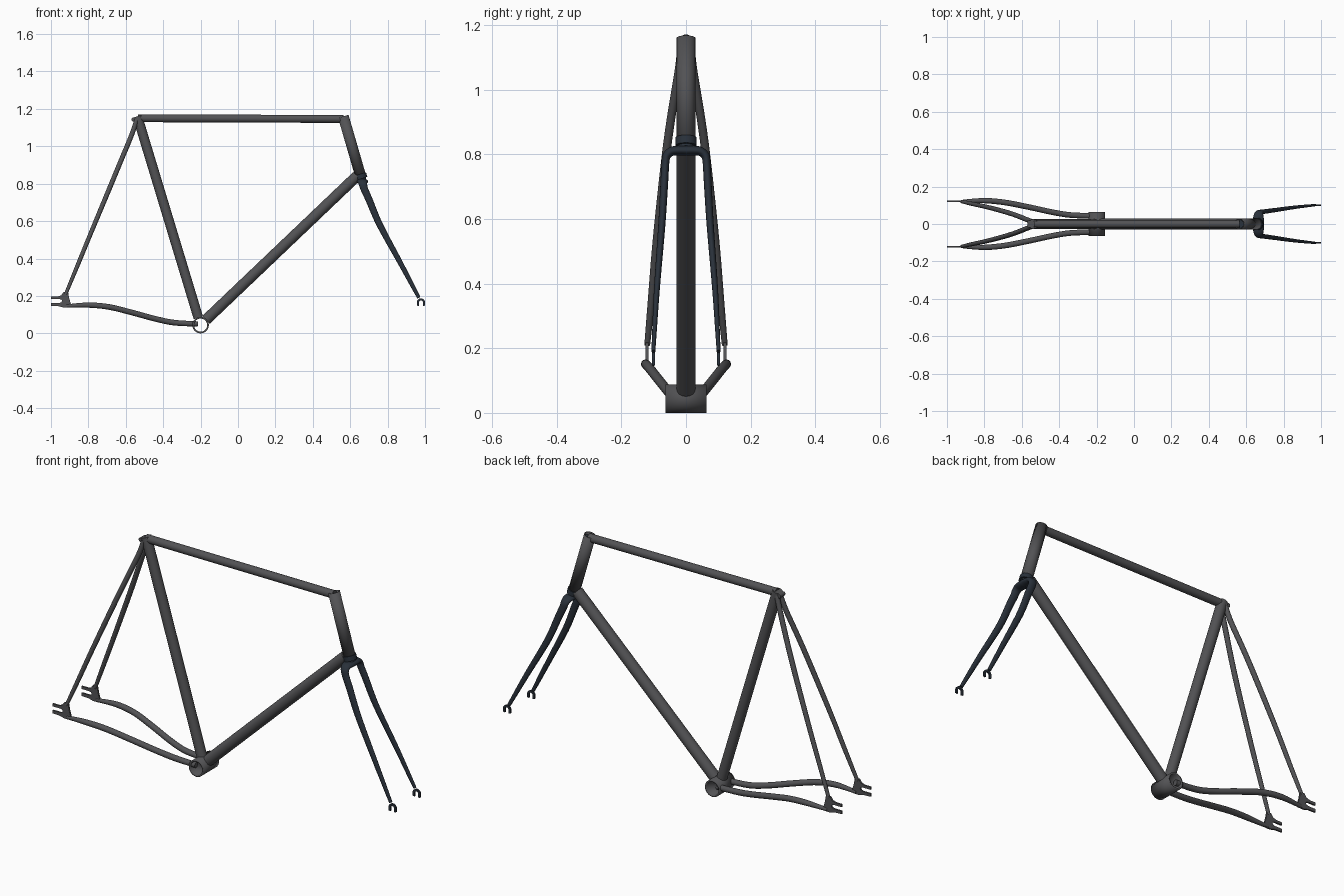
import bpy, bmesh
from math import cos, sin, pi
from mathutils import Vector

if "Cube" in bpy.data.objects:
    bpy.data.objects.remove(bpy.data.objects["Cube"])


def material(name, rgb):
    m = bpy.data.materials.new(name)
    m.diffuse_color = (*rgb, 1)
    m.use_nodes = True
    m.node_tree.nodes["Principled BSDF"].inputs["Base Color"].default_value = m.diffuse_color
    return m


GREY = material("frame_grey", (0.085, 0.085, 0.09))
NAVY = material("fork_navy", (0.022, 0.03, 0.042))


def finish(name, bm, mat, mirror):
    bmesh.ops.recalc_face_normals(bm, faces=bm.faces)
    me = bpy.data.meshes.new(name)
    bm.to_mesh(me)
    bm.free()
    ob = bpy.data.objects.new(name, me)
    bpy.context.collection.objects.link(ob)
    me.materials.append(mat)
    bpy.context.view_layer.objects.active = ob
    ob.select_set(True)
    bpy.ops.object.shade_smooth_by_angle(angle=0.7)
    ob.select_set(False)
    if mirror:
        mod = ob.modifiers.new("mirror", 'MIRROR')
        mod.use_axis = (False, True, False)
        mod.use_clip = True
    return ob


def smooth(rows, steps):
    """Catmull-Rom through rows of (x, y, z, radius_a, radius_b)."""
    if len(rows) == 2:
        return rows
    p = [rows[0]] + rows + [rows[-1]]
    out = []
    for i in range(1, len(p) - 2):
        for k in range(steps):
            t = k / steps
            out.append([0.5 * (2 * b + (c - a) * t + (2 * a - 5 * b + 4 * c - d) * t * t
                               + (3 * b - a - 3 * c + d) * t ** 3)
                        for a, b, c, d in zip(*p[i - 1:i + 3])])
    return out + [rows[-1]]


def sweep(name, rows, ref=(1, 0, 0), mat=GREY, mirror=False, sides=24, wall=0, steps=6):
    """Elliptical tube; radius_a lies along ref, radius_b across it."""
    bm = bmesh.new()
    rows = smooth([list(r) if len(r) == 5 else [*r, r[3]] for r in rows], steps)
    pts = [Vector(r[:3]) for r in rows]
    rings = []
    for i, r in enumerate(rows):
        t = (pts[min(i + 1, len(pts) - 1)] - pts[max(i - 1, 0)]).normalized()
        u = Vector(ref)
        u = (u - t * u.dot(t)).normalized()
        v = t.cross(u)
        rings.append([bm.verts.new(pts[i] + u * r[3] * cos(2 * pi * k / sides)
                                   + v * r[4] * sin(2 * pi * k / sides)) for k in range(sides)])
    for a, b in zip(rings, rings[1:]):
        for k in range(sides):
            n = (k + 1) % sides
            bm.faces.new((a[k], a[n], b[n], b[k]))
    if not wall:
        bm.faces.new(rings[-1])
        if not (mirror and abs(pts[0].y) < 1e-6):
            bm.faces.new(rings[0])
    ob = finish(name, bm, mat, mirror)
    if wall:
        s = ob.modifiers.new("wall", 'SOLIDIFY')
        s.thickness, s.offset = wall, -1
    return ob


def plate(name, outline, y, thick, mat):
    """Flat plate drawn in x-z, mirrored to both sides."""
    bm = bmesh.new()
    f = bm.faces.new([bm.verts.new((x, y - thick / 2, z)) for x, z in outline])
    ext = bmesh.ops.extrude_face_region(bm, geom=[f])["geom"]
    bmesh.ops.translate(bm, vec=(0, thick, 0),
                        verts=[g for g in ext if isinstance(g, bmesh.types.BMVert)])
    return finish(name, bm, mat, True)


# Main triangle
sweep("bottom_bracket_shell", [(-0.2, -0.064, 0.044, 0.044), (-0.2, 0.064, 0.044, 0.044)],
      sides=40, wall=0.009)
sweep("seat_tube", [(-0.212, 0, 0.083, 0.026), (-0.538, 0, 1.16, 0.026)])
sweep("top_tube", [(-0.535, 0, 1.150, 0.021), (0.565, 0, 1.146, 0.021)], ref=(0, 0, 1))
sweep("down_tube", [(-0.171, 0, 0.072, 0.029), (0.637, 0, 0.842, 0.029)], ref=(0, 1, 0))
sweep("head_tube", [(0.563, 0, 1.160, 0.029), (0.654, 0, 0.847, 0.029)], wall=0.005, sides=32)

# Seat cluster binder behind the seat tube
sweep("seat_binder", [(-0.558, -0.02, 1.143, 0.011), (-0.558, 0.02, 1.143, 0.011)], sides=16)

# Rear stays
sweep("chain_stay", [(-0.215, 0.043, 0.050, 0.014, 0.015), (-0.34, 0.048, 0.057, 0.015, 0.015),
                     (-0.44, 0.064, 0.077, 0.015, 0.015), (-0.57, 0.092, 0.112, 0.015, 0.015),
                     (-0.69, 0.115, 0.141, 0.015, 0.015), (-0.80, 0.125, 0.151, 0.014, 0.014),
                     (-0.915, 0.121, 0.146, 0.009, 0.009)], ref=(0, 0, 1), mirror=True)
sweep("seat_stay", [(-0.542, 0.014, 1.143, 0.012), (-0.569, 0.022, 1.06, 0.013),
                    (-0.627, 0.045, 0.92, 0.013), (-0.685, 0.064, 0.78, 0.013),
                    (-0.787, 0.091, 0.535, 0.012), (-0.863, 0.107, 0.35, 0.011),
                    (-0.921, 0.120, 0.21, 0.009)], mirror=True, sides=20)

# Rear dropout plates with a slot open to the back
plate("rear_dropout", [(-0.932, 0.222), (-0.908, 0.217), (-0.902, 0.185), (-0.893, 0.155),
                       (-0.897, 0.138), (-0.93, 0.137), (-0.96, 0.145), (-1.0, 0.146),
                       (-1.0, 0.162), (-0.955, 0.162), (-0.944, 0.166), (-0.94, 0.173),
                       (-0.944, 0.180), (-0.955, 0.183), (-1.0, 0.183), (-1.0, 0.197),
                       (-0.965, 0.197), (-0.945, 0.203)], 0.121, 0.009, GREY)

# Fork: steerer inside the head tube, crown race, crown and tapering legs
sweep("steerer", [(0.567, 0, 1.147, 0.0245), (0.662, 0, 0.82, 0.0245)], mat=NAVY)
sweep("crown_race", [(0.653, 0, 0.851, 0.033), (0.660, 0, 0.827, 0.033)], mat=NAVY, sides=32)
sweep("fork_crown", [(0.664, 0, 0.812, 0.031, 0.016), (0.665, 0.022, 0.812, 0.030, 0.015),
                     (0.666, 0.045, 0.809, 0.026, 0.014), (0.669, 0.060, 0.795, 0.022, 0.013),
                     (0.676, 0.064, 0.770, 0.020, 0.012), (0.700, 0.067, 0.716, 0.019, 0.012),
                     (0.758, 0.075, 0.580, 0.017, 0.011), (0.864, 0.090, 0.384, 0.014, 0.009),
                     (0.938, 0.098, 0.245, 0.011, 0.007), (0.967, 0.101, 0.190, 0.009, 0.006)],
      mat=NAVY, mirror=True)

# Front dropout hooks open downwards
arc = [pi * k / 12 for k in range(13)]
hook = [(0.978 + 0.022 * cos(a), 0.165 + 0.022 * sin(a)) for a in arc]
hook += [(0.956, 0.148), (0.967, 0.146)]
hook += [(0.978 - 0.011 * cos(a), 0.165 + 0.011 * sin(a)) for a in arc]
hook += [(0.989, 0.146), (1.0, 0.148)]
plate("front_dropout", hook, 0.101, 0.009, NAVY)
